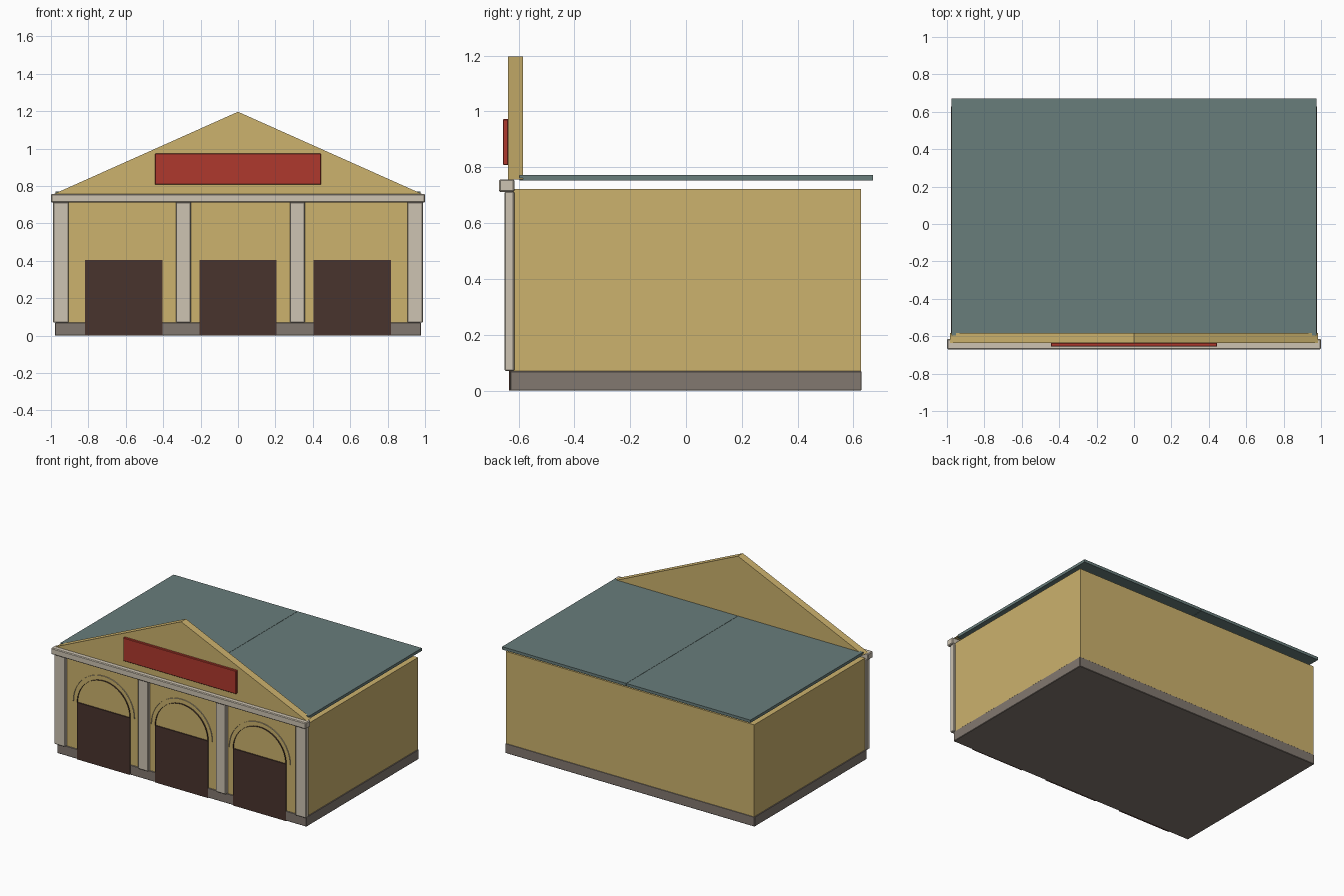
import bpy, bmesh, math

cube = bpy.data.objects.get("Cube")
if cube:
    bpy.data.objects.remove(cube, do_unlink=True)


def material(name, rgb):
    """Flat colour from 0-255 display values, converted to linear."""
    lin = [((c / 255 + 0.055) / 1.055) ** 2.4 for c in rgb] + [1]
    m = bpy.data.materials.new(name)
    m.use_nodes = True
    m.diffuse_color = lin
    m.node_tree.nodes["Principled BSDF"].inputs["Base Color"].default_value = lin
    return m


SAND = material("sand plaster", (204, 178, 109))
STONE = material("pale stone", (205, 195, 178))
PLINTH = material("grey brown stone", (130, 120, 112))
DOOR = material("dark brown", (73, 52, 45))
ROOF = material("grey green roof", (104, 125, 123))
RED = material("sign red", (175, 57, 45))


def finish(name, bm, mat):
    bmesh.ops.recalc_face_normals(bm, faces=bm.faces)
    mesh = bpy.data.meshes.new(name)
    bm.to_mesh(mesh)
    bm.free()
    mesh.materials.append(mat)
    obj = bpy.data.objects.new(name, mesh)
    bpy.context.collection.objects.link(obj)
    return obj


def box(name, x, y, z, mat, bevel=0):
    """Box from (min, max) ranges on each axis."""
    bm = bmesh.new()
    bmesh.ops.create_cube(bm, size=1)
    for v in bm.verts:
        v.co = [r[0] if c < 0 else r[1] for c, r in zip(v.co, (x, y, z))]
    obj = finish(name, bm, mat)
    if bevel:
        mod = obj.modifiers.new("soft edges", "BEVEL")
        mod.width = bevel
        mod.segments = 1
    return obj


def extrude_y(name, outline, y0, y1, mat):
    """Closed xz outline swept along y."""
    bm = bmesh.new()
    face = bm.faces.new([bm.verts.new((x, y0, z)) for x, z in outline])
    new = bmesh.ops.extrude_face_region(bm, geom=[face])["geom"]
    verts = [g for g in new if isinstance(g, bmesh.types.BMVert)]
    bmesh.ops.translate(bm, verts=verts, vec=(0, y1 - y0, 0))
    return finish(name, bm, mat)


def arch_band(name, cx, cz, radius, y0, y1, mat, steps=24):
    """Open half tube, seen only from an angle."""
    bm = bmesh.new()
    rows = []
    for i in range(steps + 1):
        a = math.pi * i / steps
        x, z = cx + radius * math.cos(a), cz + radius * math.sin(a)
        rows.append([bm.verts.new((x, y, z)) for y in (y0, y1)])
    for a, b in zip(rows, rows[1:]):
        bm.faces.new((a[0], a[1], b[1], b[0]))
    return finish(name, bm, mat)


# Main body and plinth
box("walls", (-0.975, 0.975), (-0.626, 0.627), (0.002, 0.722), SAND)
box("plinth", (-0.979, 0.979), (-0.63, 0.629), (0, 0.07), PLINTH, 0.003)

# Two flat roof panels meeting at the centre seam
for side, x in (("right", (-0.975, -0.001)), ("left", (0.001, 0.975))):
    box("roof_panel_" + side, x, (-0.597, 0.67), (0.752, 0.772), ROOF)

# Doors with arched bands above
DOOR_HALF, DOOR_TOP = 0.207, 0.404
for name, cx in (("right", -0.612), ("middle", 0), ("left", 0.612)):
    box("door_" + name, (cx - DOOR_HALF, cx + DOOR_HALF),
        (-0.634, -0.62), (0, DOOR_TOP), DOOR)
    arch_band("arch_" + name, cx, DOOR_TOP, DOOR_HALF, -0.636, -0.62, DOOR)
    arch_band("arch_trim_" + name, cx, DOOR_TOP, 0.24, -0.632, -0.62, STONE)

# Pilasters and cornice
for i, cx in enumerate((-0.947, -0.292, 0.318, 0.947)):
    half = 0.042 if abs(cx) > 0.5 else 0.04
    box(f"pilaster_{i + 1}", (cx - half, cx + half),
        (-0.65, -0.615), (0.07, 0.714), STONE, 0.004)
box("cornice", (-1, 1), (-0.67, -0.615), (0.712, 0.757), STONE, 0.005)

# Pediment and sign board
extrude_y("pediment", [(-0.985, 0.757), (0.985, 0.757), (0, 1.197)],
          -0.637, -0.583, SAND)
box("sign_board", (-0.444, 0.444), (-0.656, -0.636), (0.808, 0.973), RED, 0.003)
